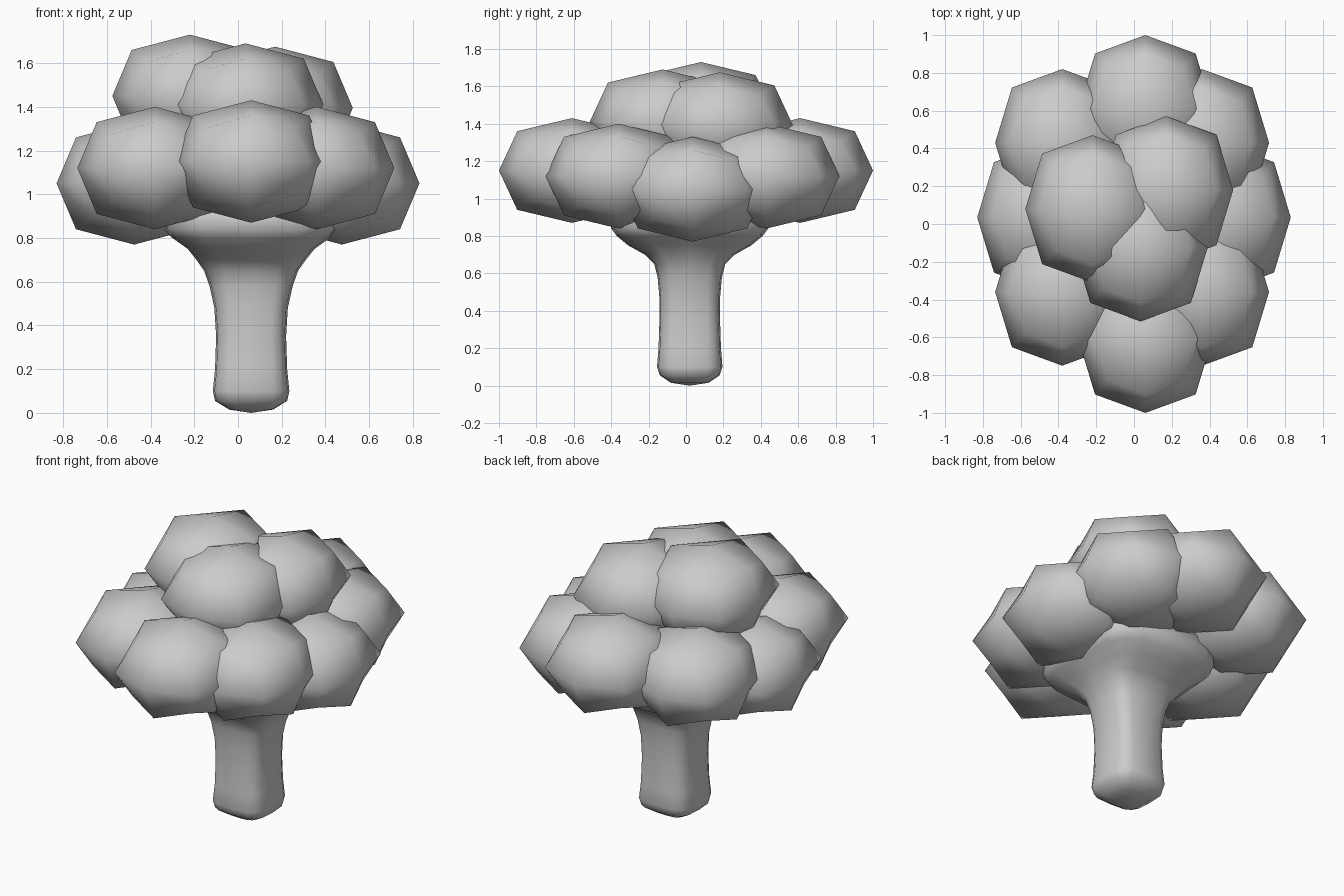
import bpy, bmesh, math

if "Cube" in bpy.data.objects:
    bpy.data.objects.remove(bpy.data.objects["Cube"])

def finish(name, bm):
    bmesh.ops.recalc_face_normals(bm, faces=bm.faces)
    for f in bm.faces:
        f.smooth = True
    me = bpy.data.meshes.new(name)
    bm.to_mesh(me)
    bm.free()
    return me

def add(name, me, loc=(0, 0, 0)):
    ob = bpy.data.objects.new(name, me)
    ob.location = loc
    bpy.context.collection.objects.link(ob)
    return ob

# Floret: once-subdivided cube rounded into a 24-quad ball, then flattened
bm = bmesh.new()
bmesh.ops.create_cube(bm, size=2)
bmesh.ops.subdivide_edges(bm, edges=bm.edges[:], cuts=1, use_grid_fill=True)
for v in bm.verts:
    k = {1: 1.0, 2: 0.75, 3: 0.556}[sum(abs(c) > 0.5 for c in v.co)]
    v.co = (v.co.x * k * 0.355, v.co.y * k * 0.39, v.co.z * k * 0.28)
floret = finish("floret", bm)

# Lower ring of florets
ring = [(0.06, -0.61, 1.15), (0.06, 0.61, 1.15),
        (-0.475, 0.035, 1.05), (0.475, 0.035, 1.05)]
ring += [(x, y, 1.12) for x in (-0.38, 0.36) for y in (-0.36, 0.43)]
for i, p in enumerate(ring):
    add(f"ring_floret_{i + 1}", floret, p)

# Three florets on top
for i, p in enumerate([(-0.22, 0.08, 1.45), (0.17, 0.18, 1.395), (0.035, -0.125, 1.41)]):
    add(f"top_floret_{i + 1}", floret, p)

# Stalk: rounded-square sections (z, half width x, half width y), flaring at the top
sections = [(0.015, 0.10, 0.10), (0.055, 0.165, 0.16), (0.10, 0.175, 0.175),
            (0.20, 0.165, 0.167), (0.35, 0.16, 0.162), (0.48, 0.168, 0.163),
            (0.58, 0.19, 0.172), (0.65, 0.215, 0.19), (0.70, 0.25, 0.24),
            (0.75, 0.29, 0.33), (0.80, 0.36, 0.39), (0.84, 0.40, 0.42),
            (0.95, 0.40, 0.42)]
SIDES = 16
def section_point(a):
    c, s = math.cos(a), math.sin(a)
    f = lambda t: math.copysign(abs(t) ** 0.56, t) if abs(t) > 1e-6 else 0.0
    return f(c), f(s)

bm = bmesh.new()
rings = []
for z, rx, ry in sections:
    pts = [section_point(2 * math.pi * i / SIDES) for i in range(SIDES)]
    rings.append([bm.verts.new((0.06 + rx * u, 0.02 + ry * v, z)) for u, v in pts])
for a, b in zip(rings, rings[1:]):
    for i in range(SIDES):
        j = (i + 1) % SIDES
        bm.faces.new((a[i], a[j], b[j], b[i]))
for r, z in ((rings[0], 0.0), (rings[-1], 1.05)):
    tip = bm.verts.new((0.06, 0.02, z))
    for i in range(SIDES):
        bm.faces.new((r[i], r[(i + 1) % SIDES], tip))
add("stalk", finish("stalk", bm))
